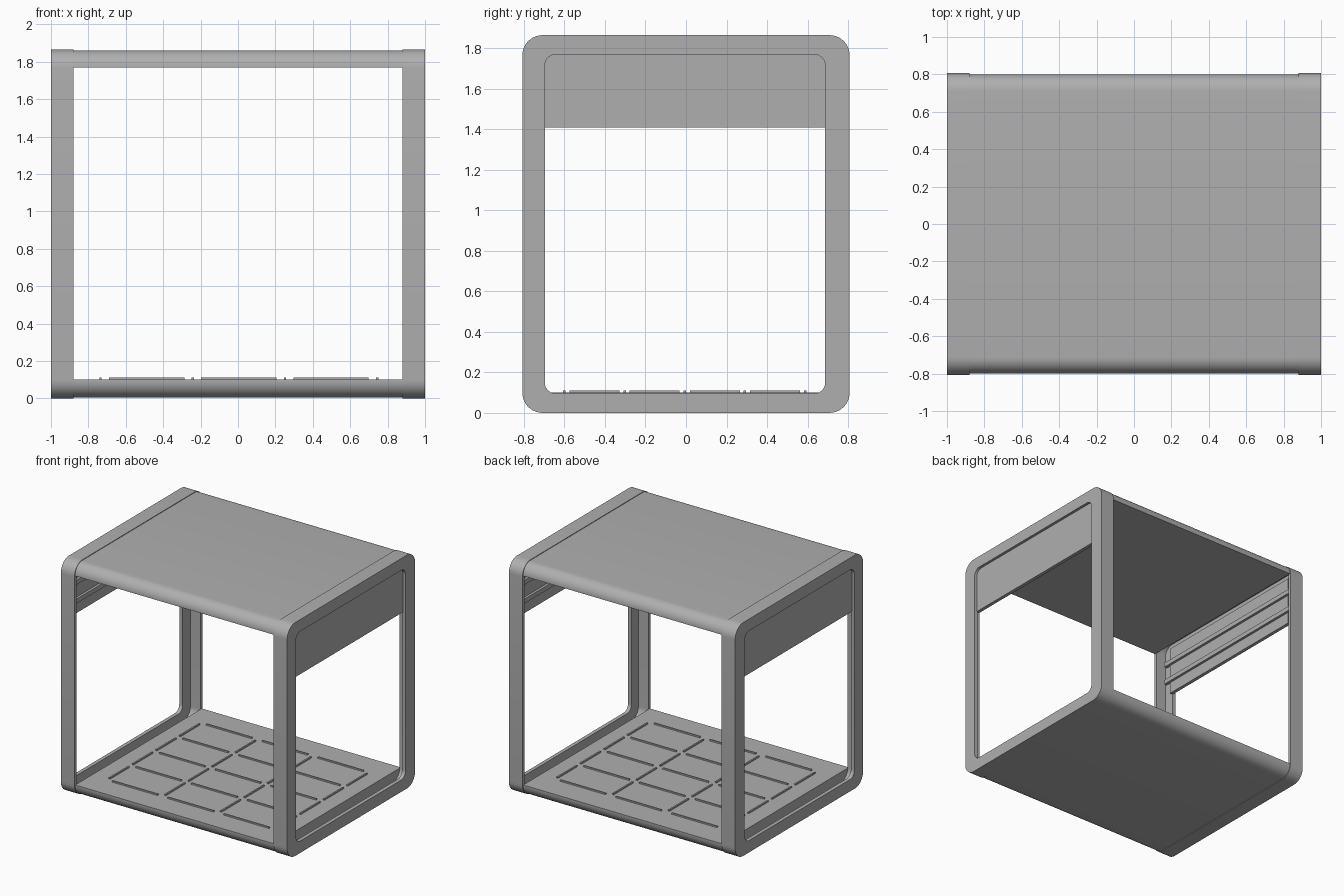
import bpy, bmesh, math

if "Cube" in bpy.data.objects:
    bpy.data.objects.remove(bpy.data.objects["Cube"])

# Mid-dark grey finish used on every part
grey = bpy.data.materials.new("grey_finish")
grey.diffuse_color = (0.43, 0.43, 0.43, 1)
grey.use_nodes = True
grey.node_tree.nodes["Principled BSDF"].inputs["Base Color"].default_value = grey.diffuse_color


def rounded(y0, y1, z0, z1, rb, rt, n=10):
    """Rounded rectangle in the YZ plane; rb / rt = bottom / top corner radii."""
    pts = []
    for cy, cz, r, a0 in ((y1 - rt, z1 - rt, rt, 0), (y0 + rt, z1 - rt, rt, 90),
                          (y0 + rb, z0 + rb, rb, 180), (y1 - rb, z0 + rb, rb, 270)):
        steps = n if r > 0 else 0
        for i in range(steps + 1):
            a = math.radians(a0 + 90 * i / max(steps, 1))
            pts.append((cy + r * math.cos(a), cz + r * math.sin(a)))
    return pts


def finish(name, bm):
    bmesh.ops.recalc_face_normals(bm, faces=bm.faces)
    me = bpy.data.meshes.new(name)
    bm.to_mesh(me)
    bm.free()
    me.materials.append(grey)
    ob = bpy.data.objects.new(name, me)
    bpy.context.collection.objects.link(ob)
    bpy.context.view_layer.objects.active = ob
    bpy.ops.object.select_all(action='DESELECT')
    ob.select_set(True)
    bpy.ops.object.shade_smooth_by_angle(angle=math.radians(30))
    return ob


def loft(name, sections, closed):
    """Skin a row of (x, profile) sections; closed joins last to first, else caps the ends."""
    bm = bmesh.new()
    loops = [[bm.verts.new((x, y, z)) for y, z in prof] for x, prof in sections]
    n = len(loops[0])
    pairs = list(zip(loops, loops[1:]))
    if closed:
        pairs.append((loops[-1], loops[0]))
    else:
        bm.faces.new(loops[0])
        bm.faces.new(loops[-1])
    for a, b in pairs:
        for i in range(n):
            j = (i + 1) % n
            bm.faces.new((a[i], a[j], b[j], b[i]))
    return finish(name, bm)


def add_box(bm, x0, x1, y0, y1, z0, z1):
    geo = bmesh.ops.create_cube(bm, size=1)
    for v in geo['verts']:
        v.co = ((x0 + x1) / 2 + v.co.x * (x1 - x0),
                (y0 + y1) / 2 + v.co.y * (y1 - y0),
                (z0 + z1) / 2 + v.co.z * (z1 - z0))


# End frames: wide outer lip with a thin wall behind it
outer = rounded(-0.808, 0.808, 0, 1.865, 0.1, 0.1)
lip = rounded(-0.697, 0.687, 0.095, 1.77, 0.055, 0.055)
wall = rounded(-0.785, 0.785, 0.02, 1.845, 0.08, 0.08)
for side, s in (("left", -1), ("right", 1)):
    loft(side + "_frame", [(s, outer), (s, lip), (s * 0.97, lip),
                           (s * 0.97, wall), (s * 0.88, wall), (s * 0.88, outer)], True)

    # Upper side panel, recessed behind the lip
    bm = bmesh.new()
    add_box(bm, *sorted((s * 0.95, s * 0.978)), -0.705, 0.695, 1.41, 1.80)
    finish(side + "_panel", bm)

    # Two horizontal rails on the inside of the panel
    bm = bmesh.new()
    for z in (1.52, 1.67):
        add_box(bm, *sorted((s * 0.93, s * 0.955)), -0.75, 0.75, z - 0.018, z + 0.018)
    finish(side + "_rails", bm)

# Roof and floor slabs with rounded outer edges
top = rounded(-0.8, 0.8, 1.77, 1.86, 0, 0.088)
loft("roof", [(-0.88, top), (0.88, top)], False)
base = rounded(-0.8, 0.8, 0.005, 0.1, 0.09, 0)
loft("floor", [(-0.88, base), (0.88, base)], False)

# Raised grid of short strips on the floor, 3 cells by 4 cells
bm = bmesh.new()
px, py, w = 0.493, 0.297, 0.006
x0, y0 = -0.735, -0.6
for i in range(4):
    for j in range(5):
        x, y = x0 + i * px, y0 + j * py
        if i < 3:
            add_box(bm, x + 0.045, x + px - 0.045, y - w, y + w, 0.095, 0.111)
        if j < 4:
            add_box(bm, x - w, x + w, y + 0.025, y + py - 0.025, 0.095, 0.111)
finish("floor_strips", bm)
